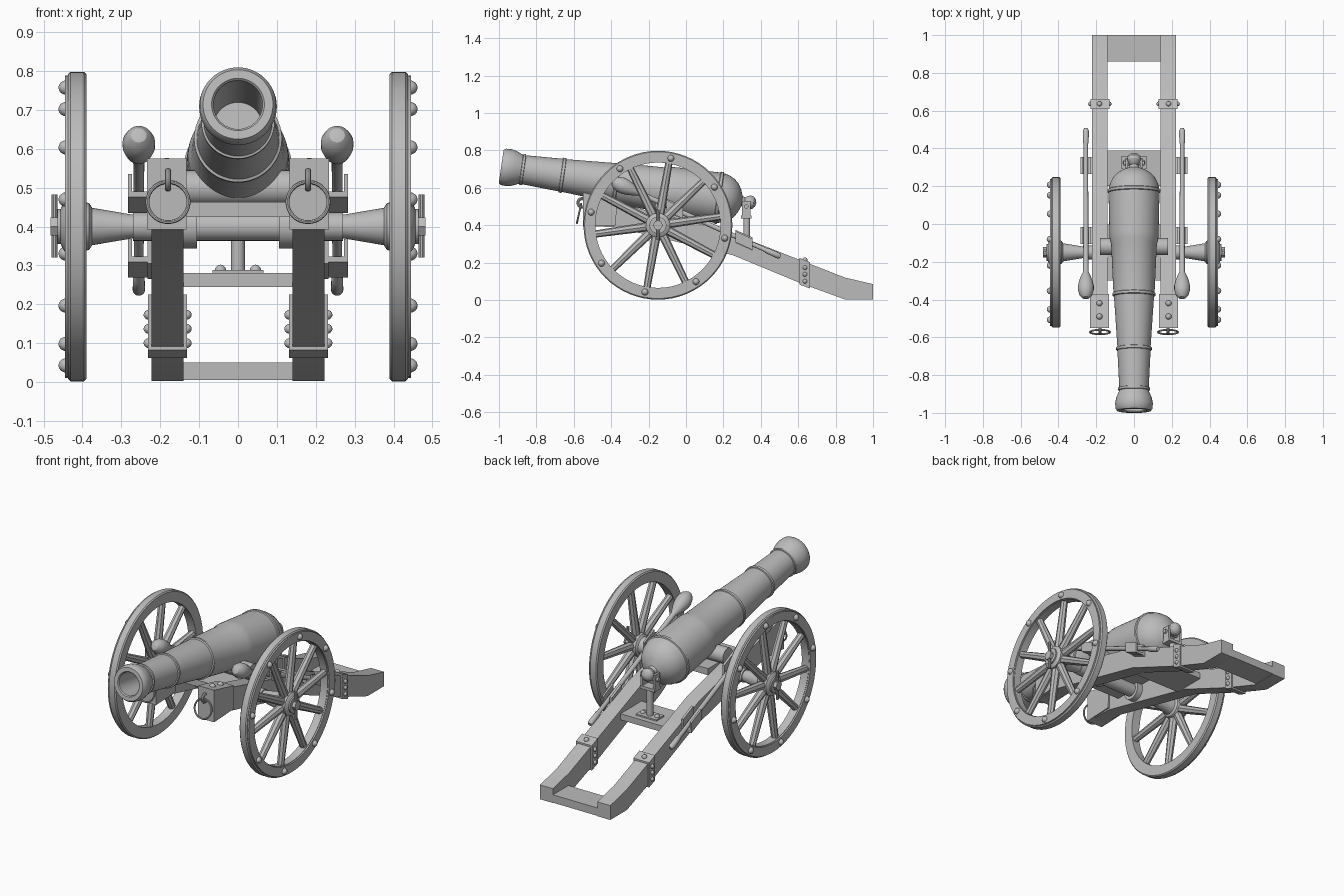
import bpy, bmesh, math
from mathutils import Vector, Matrix

if "Cube" in bpy.data.objects:
    bpy.data.objects.remove(bpy.data.objects["Cube"])

grey = bpy.data.materials.new("plain grey")
grey.diffuse_color = (0.5, 0.5, 0.5, 1)
grey.use_nodes = True
grey.node_tree.nodes["Principled BSDF"].inputs["Base Color"].default_value = grey.diffuse_color


def finish(name, bm, matrix=None):
    """Turn a bmesh into an object, smooth except at sharp edges."""
    if matrix is not None:
        bm.transform(matrix)
    bmesh.ops.recalc_face_normals(bm, faces=bm.faces)
    for f in bm.faces:
        f.smooth = True
    for e in bm.edges:
        e.smooth = len(e.link_faces) == 2 and e.calc_face_angle() < math.radians(32)
    me = bpy.data.meshes.new(name)
    bm.to_mesh(me)
    bm.free()
    me.materials.append(grey)
    ob = bpy.data.objects.new(name, me)
    bpy.context.collection.objects.link(ob)
    return ob


def along(p, d):
    """Frame at p whose local z points along d."""
    return Matrix.Translation(p) @ Vector(d).to_track_quat('Z', 'Y').to_matrix().to_4x4()


def lathe(name, profile, p, d, segs=32, closed=False):
    """Revolve (radius, distance) points around the line through p along d."""
    bm = bmesh.new()
    vs = [bm.verts.new((r, 0, t)) for r, t in profile]
    es = [bm.edges.new(pair) for pair in zip(vs, vs[1:])]
    if closed:
        es.append(bm.edges.new((vs[-1], vs[0])))
    bmesh.ops.spin(bm, geom=vs + es, cent=(0, 0, 0), axis=(0, 0, 1),
                   angle=2 * math.pi, steps=segs, use_duplicate=False)
    bmesh.ops.remove_doubles(bm, verts=bm.verts, dist=1e-5)
    return finish(name, bm, along(p, d))


def rod(name, a, b, r, segs=16):
    a, b = Vector(a), Vector(b)
    n = (b - a).length
    return lathe(name, [(0, 0), (r, 0), (r, n), (0, n)], a, b - a, segs)


def box(name, lo, hi):
    bm = bmesh.new()
    bmesh.ops.create_cube(bm, size=1)
    lo, hi = Vector(lo), Vector(hi)
    return finish(name, bm, Matrix.Translation((lo + hi) / 2) @ Matrix.Diagonal((*(hi - lo), 1)))


def prism(name, outline, x0, x1):
    """Extrude a (y, z) outline from x0 to x1."""
    bm = bmesh.new()
    f = bm.faces.new([bm.verts.new((x0, y, z)) for y, z in outline])
    new = bmesh.ops.extrude_face_region(bm, geom=[f])["geom"]
    bmesh.ops.translate(bm, vec=(x1 - x0, 0, 0), verts=[v for v in new if isinstance(v, bmesh.types.BMVert)])
    return finish(name, bm)


def bolt(name, p, d, r=0.016):
    """Domed bolt head."""
    lathe(name, [(r, -0.004), (r, 0.003), (r * .75, r * .65), (r * .4, r * .9), (0, r)], p, d, 12)


def ring(name, p, d, major, minor):
    prof = [(major + minor * math.cos(i * math.pi / 4), minor * math.sin(i * math.pi / 4)) for i in range(8)]
    lathe(name, prof, p, d, 32, True)


# Barrel with bore, flared muzzle, bands, rounded breech and knob
tilt = math.radians(8.2)
axis = Vector((0, math.cos(tilt), -math.sin(tilt)))
muzzle = Vector((0, -0.988, 0.714))
lathe("barrel", [
    (0, .4), (.063, .4), (.063, .006), (.068, 0), (.09, 0), (.098, .012), (.1, .04), (.094, .07),
    (.083, .095), (.078, .108), (.084, .11), (.084, .122), (.078, .124), (.088, .322),
    (.094, .324), (.094, .338), (.088, .34), (.106, .612), (.113, .615), (.113, .628), (.109, .631),
    (.121, .89), (.128, .91), (.13, .95), (.135, 1.165), (.14, 1.168), (.14, 1.182), (.134, 1.185),
    (.127, 1.215), (.112, 1.245), (.09, 1.27), (.06, 1.288), (.028, 1.3), (.022, 1.315),
    (.032, 1.328), (.037, 1.345), (.032, 1.362), (.018, 1.374), (0, 1.378)], muzzle, axis, 48)
rod("trunnion", (-.18, -.12, .5), (.18, -.12, .5), .045, 24)

# Axle, collars and bed beneath the barrel
rod("axle", (-.27, -.15, .4), (.27, -.15, .4), .037, 24)
box("barrel_bed", (-.14, -.3, .425), (.14, .0, .463))

# Elevating post, fork and its plank
box("rear_plank", (-.14, .2, .245), (.14, .39, .28))
box("post_foot", (-.065, .29, .278), (.065, .36, .288))
rod("elevating_post", (0, .325, .28), (0, .325, .45), .018)
box("fork_base", (-.045, .295, .435), (.045, .35, .452))
rod("fork_pin", (-.056, .322, .5), (.056, .322, .5), .012)

# Tail board
box("tail_board", (-.14, .86, .005), (.14, 1.0, .05))

cheek = [(-.545, .56), (-.37, .52), (.2, .375), (.63, .206), (.85, .12), (1, .085),
         (1, .003), (.85, .003), (.63, .083), (.25, .24), (-.38, .39), (-.545, .395)]

for s, side in ((1, "right"), (-1, "left")):
    # Long cheek beam and front cap
    prism(side + "_cheek", cheek, s * .14, s * .222)
    prism(side + "_front_cap", [(-.55, .575), (-.37, .533), (-.375, .4), (-.55, .392)], s * .132, s * .234)
    for y in (-.49, -.42):
        bolt(side + "_cap_bolt", (s * .183, y, .575 - (y + .55) * .235), (0, .23, 1))
    # Towing eye and ring
    ring(side + "_towing_eye", (s * .18, -.556, .52), (1, 0, 0), .022, .008)
    ring(side + "_towing_ring", (s * .18, -.572, .463), (0, 1, -.22), .053, .005)

    # Strap around the beam near the tail
    prism(side + "_trail_strap", [(.608, .225), (.662, .203), (.662, .062), (.608, .082)], s * .131, s * .231)
    bolt(side + "_strap_top_bolt", (s * .183, .636, .214), (0, .4, 1), .014)
    for z in (.1, .137, .173):
        bolt(side + "_strap_outer_bolt", (s * .231, .636, z), (s, 0, 0), .012)
        bolt(side + "_strap_inner_bolt", (s * .131, .636, z), (-s, 0, 0), .012)

    rod(side + "_axle_collar", (s * .105, -.15, .4), (s * .141, -.15, .4), .056, 24)
    box(side + "_fork_arm", (s * .032, .3, .44), (s * .045, .345, .53))
    bolt(side + "_foot_bolt", (s * .045, .325, .288), (0, 0, 1), .014)

    # Wheel: rim, face plate, spokes, bolts
    c = Vector((0, -.15, .4))
    out = Vector((s, 0, 0))
    lathe(side + "_wheel_rim", [(.335, .392), (.392, .39), (.398, .396), (.398, .431), (.392, .437), (.335, .437)],
          c, out, 64, True)
    lathe(side + "_wheel_plate", [(.338, .43), (.389, .43), (.389, .445), (.338, .445)], c, out, 64, True)
    for i in range(10):
        a = math.radians(36 * i + 8)
        d = Vector((0, math.cos(a), math.sin(a)))
        lathe(side + "_spoke", [(0, .03), (.025, .03), (.019, .345), (0, .345)],
              c + out * .415, d, 8)
    for i in range(8):
        a = math.radians(34 + 45 * i)
        bolt(side + "_wheel_bolt", c + out * .444 + Vector((0, math.cos(a), math.sin(a))) * .364, out, .018)
    # Hub, axle end and linchpin
    lathe(side + "_hub", [(0, .235), (.03, .235), (.03, .268), (.048, .375), (.06, .383), (.065, .4),
                          (.065, .445), (.055, .452), (.045, .456), (.045, .464), (0, .464)], c, out, 32)
    rod(side + "_axle_end", c + out * .45, c + out * .482, .027, 6)
    rod(side + "_linchpin", c + Vector((s * .472, 0, -.08)), c + Vector((s * .472, 0, .083)), .008, 10)

    # Rammer with egg-shaped head, carried on the outside of the cheek
    head, tail = Vector((s * .255, -.395, .637)), Vector((s * .255, .505, .232))
    d = tail - head
    lathe(side + "_rammer", [
        (0, 0), (.02, .006), (.034, .022), (.042, .05), (.042, .075), (.034, .11), (.022, .14), (.015, .155),
        (.014, .2), (.012, .9), (.015, .905), (.016, .975), (.01, d.length), (0, d.length)], head, d, 20)
    # Hooks holding the rammer
    for y in (-.06, .31):
        z = head.z + d.z * (y - head.y) / d.y
        drop = .45 * .045
        for part, x0, x1, lo, hi in (("plate", .22, .233, -.035, .035), ("floor", .23, .283, -.031, -.017),
                                     ("lip", .273, .283, -.031, .028)):
            prism(side + "_hook_" + part, [(y - .045, z + lo + drop), (y + .045, z + lo - drop),
                  (y + .045, z + hi - drop), (y - .045, z + hi + drop)], s * x0, s * x1)
